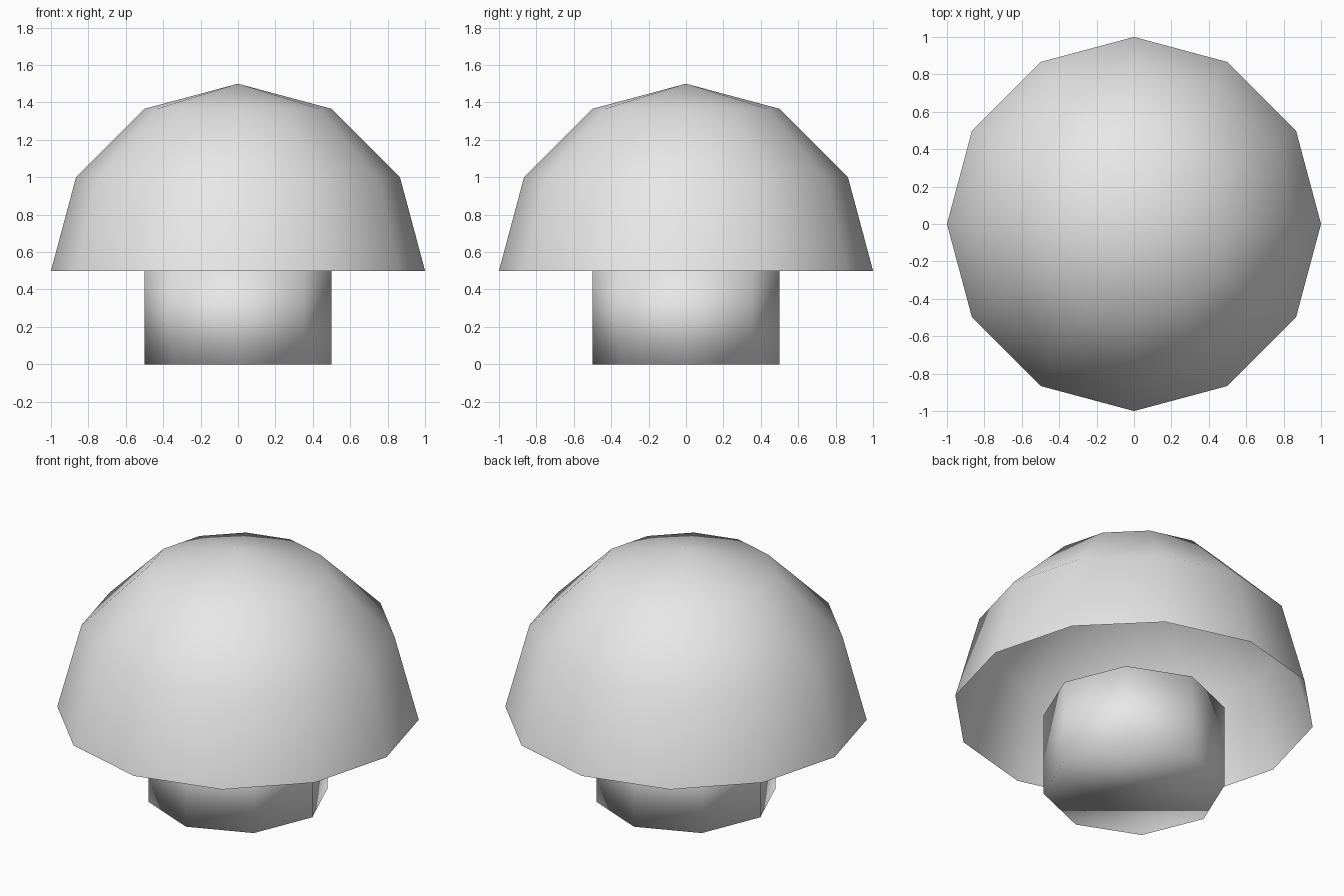
import bpy
import bmesh
from mathutils import Matrix

cube = bpy.data.objects.get("Cube")
if cube:
    bpy.data.objects.remove(cube, do_unlink=True)

# One plain material for both parts
GREY = (0.8, 0.8, 0.8, 1.0)
grey = bpy.data.materials.new("plain_grey")
grey.use_nodes = True
grey.diffuse_color = GREY
grey.node_tree.nodes["Principled BSDF"].inputs["Base Color"].default_value = GREY


def add_part(name, bm):
    """Turn a bmesh into a fully smooth-shaded object."""
    for face in bm.faces:
        face.smooth = True
    mesh = bpy.data.meshes.new(name)
    bm.to_mesh(mesh)
    bm.free()
    mesh.materials.append(grey)
    obj = bpy.data.objects.new(name, mesh)
    bpy.context.collection.objects.link(obj)
    return obj


STEM_HEIGHT = 0.5

# Stem: closed eight-sided cylinder
bm = bmesh.new()
bmesh.ops.create_cone(bm, cap_ends=True, segments=8, radius1=0.5, radius2=0.5,
                      depth=STEM_HEIGHT,
                      matrix=Matrix.Translation((0, 0, STEM_HEIGHT / 2)))
add_part("stem", bm)

# Cap: hollow upper half of a coarse sphere, open underneath
bm = bmesh.new()
bmesh.ops.create_uvsphere(bm, u_segments=12, v_segments=6, radius=1.0)
lower = [v for v in bm.verts if v.co.z < -0.01]
bmesh.ops.delete(bm, geom=lower, context='VERTS')
bmesh.ops.translate(bm, verts=bm.verts, vec=(0, 0, STEM_HEIGHT))
add_part("cap", bm)
